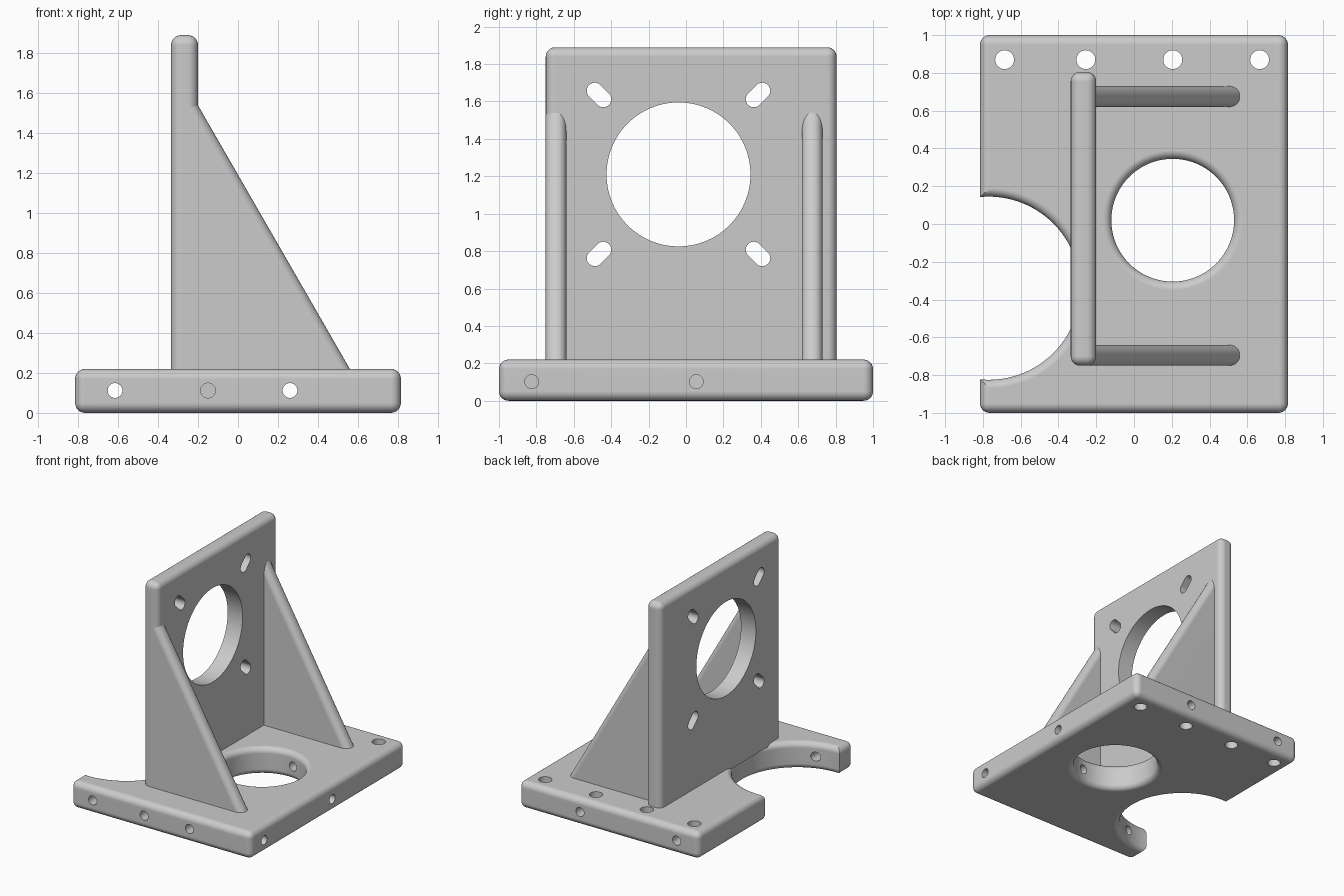
import bpy, bmesh
from math import sin, cos, pi, radians
from mathutils import Matrix, Vector

if "Cube" in bpy.data.objects:
    bpy.data.objects.remove(bpy.data.objects["Cube"], do_unlink=True)

grey = bpy.data.materials.new("plain grey")
grey.use_nodes = True
grey.diffuse_color = (0.6, 0.6, 0.6, 1)
grey.node_tree.nodes["Principled BSDF"].inputs["Base Color"].default_value = (0.6, 0.6, 0.6, 1)


def finish(bm, name):
    bmesh.ops.recalc_face_normals(bm, faces=bm.faces)
    mesh = bpy.data.meshes.new(name)
    bm.to_mesh(mesh)
    bm.free()
    mesh.materials.append(grey)
    ob = bpy.data.objects.new(name, mesh)
    bpy.context.collection.objects.link(ob)
    return ob


def rounded_box(name, low, high, radius, keep=lambda e: True):
    low, high = Vector(low), Vector(high)
    bm = bmesh.new()
    bmesh.ops.create_cube(bm, size=1)
    for v in bm.verts:
        v.co = (low + high) / 2 + v.co * (high - low)
    edges = [e for e in bm.edges if keep(e)]
    bmesh.ops.bevel(bm, geom=edges, offset=radius, segments=6, profile=0.5, affect='EDGES')
    return finish(bm, name)


def prism(name, points, offset):
    """Extrude a flat outline by an offset."""
    bm = bmesh.new()
    face = bm.faces.new([bm.verts.new(p) for p in points])
    new = bmesh.ops.extrude_face_region(bm, geom=[face], use_keep_orig=True)
    for g in new["geom"]:
        if isinstance(g, bmesh.types.BMVert):
            g.co += Vector(offset)
    return finish(bm, name)


def drill(center, radius, axis, depth):
    """Round cutter running from center along axis."""
    bm = bmesh.new()
    axis = Vector(axis)
    turn = axis.to_track_quat('Z', 'Y').to_matrix().to_4x4()
    bmesh.ops.create_cone(bm, cap_ends=True, segments=64 if radius > 0.2 else 32,
                          radius1=radius, radius2=radius, depth=depth,
                          matrix=Matrix.Translation(Vector(center) + axis * depth / 2) @ turn)
    return finish(bm, "cutter")


def flared_drill(x, y, radius, height, fillet, steps=6, sides=96):
    """Vertical cutter that widens at both rims so the opening gets rounded edges."""
    arc = [(radius + fillet * (1 - sin(a)), fillet * (1 - cos(a)))
           for a in [i * pi / 2 / steps for i in range(steps + 1)]]
    profile = [(radius + fillet, -0.05)] + arc
    profile += [(r, height - z) for r, z in reversed(profile)]
    bm = bmesh.new()
    rings = [[bm.verts.new((x + r * cos(2 * pi * k / sides), y + r * sin(2 * pi * k / sides), z))
              for k in range(sides)] for r, z in profile]
    for a, b in zip(rings, rings[1:]):
        for k in range(sides):
            n = (k + 1) % sides
            bm.faces.new((a[k], a[n], b[n], b[k]))
    bm.faces.new(rings[0])
    bm.faces.new(rings[-1])
    return finish(bm, "cutter")


def slot(y, z, dy, dz, radius=0.043, half=0.032):
    """Slanted slot cutter through the upright plate."""
    d = Vector((dy, dz)).normalized()
    n = Vector((-d.y, d.x))
    pts = []
    for side in (1, -1):
        for i in range(13):
            a = -pi / 2 + pi * i / 12
            p = side * (d * (half + radius * cos(a)) + n * radius * sin(a))
            pts.append((-0.5, y + p.x, z + p.y))
    return prism("cutter", pts, (0.5, 0, 0))


def cut(ob, cutters):
    bpy.context.view_layer.objects.active = ob
    for c in cutters:
        m = ob.modifiers.new("cut", 'BOOLEAN')
        m.operation, m.solver, m.object = 'DIFFERENCE', 'EXACT', c
        bpy.ops.object.modifier_apply(modifier=m.name)
        bpy.data.objects.remove(c, do_unlink=True)


# Base slab with round opening, side scoop and screw holes
T = 0.22
base = rounded_box("base_plate", (-0.815, -1, 0), (0.815, 1, T), 0.05)
cutters = [flared_drill(0.205, 0.02, 0.325, T, 0.045),
           flared_drill(-0.77, -0.34, 0.485, T, 0.045)]
cutters += [drill((x, 0.87, -0.1), 0.05, (0, 0, 1), 0.5) for x in (-0.685, -0.255, 0.205, 0.665)]
for x in (-0.615, 0.26):
    cutters += [drill((x, s * 1.1, 0.112), 0.037, (0, -s, 0), 1.1) for s in (-1, 1)]
cutters.append(drill((-0.15, -1.1, 0.112), 0.037, (0, 1, 0), 0.4))
cutters += [drill((0.9, y, 0.102), 0.037, (-1, 0, 0), 0.5) for y in (-0.825, 0.055)]
cut(base, cutters)

# Upright plate with motor opening and four radial slots
plate = rounded_box("upright_plate", (-0.335, -0.75, 0.2), (-0.2, 0.805, 1.89), 0.05,
                    lambda e: max(v.co.z for v in e.verts) > 0.5)
CY, CZ = -0.04, 1.21
cutters = [drill((-0.5, CY, CZ), 0.385, (1, 0, 0), 0.5)]
cutters += [slot(CY + sy * 0.425, CZ + sz * 0.425, sy, sz) for sy in (-1, 1) for sz in (-1, 1)]
cut(plate, cutters)

# Triangular gussets with a rounded sloping edge
gussets = []
for name, y in (("front_gusset", -0.75), ("back_gusset", 0.62)):
    outline = [(-0.27, y, 0.15), (0.6, y, 0.15), (-0.27, y, 1.66)]
    ob = prism(name, outline, (0, 0.11, 0))
    bm = bmesh.new()
    bm.from_mesh(ob.data)
    slope = [e for e in bm.edges
             if abs(e.verts[0].co.x - e.verts[1].co.x) > 0.1
             and abs(e.verts[0].co.z - e.verts[1].co.z) > 0.1]
    bmesh.ops.bevel(bm, geom=slope, offset=0.05, segments=8, profile=0.5, affect='EDGES')
    bm.to_mesh(ob.data)
    bm.free()
    gussets.append(ob)

# Smooth rounded edges while flat faces stay flat
for ob in [base, plate] + gussets:
    bpy.ops.object.select_all(action='DESELECT')
    ob.select_set(True)
    bpy.context.view_layer.objects.active = ob
    bpy.ops.object.shade_smooth_by_angle(angle=radians(30))
    w = ob.modifiers.new("even shading", 'WEIGHTED_NORMAL')
    w.keep_sharp = True
